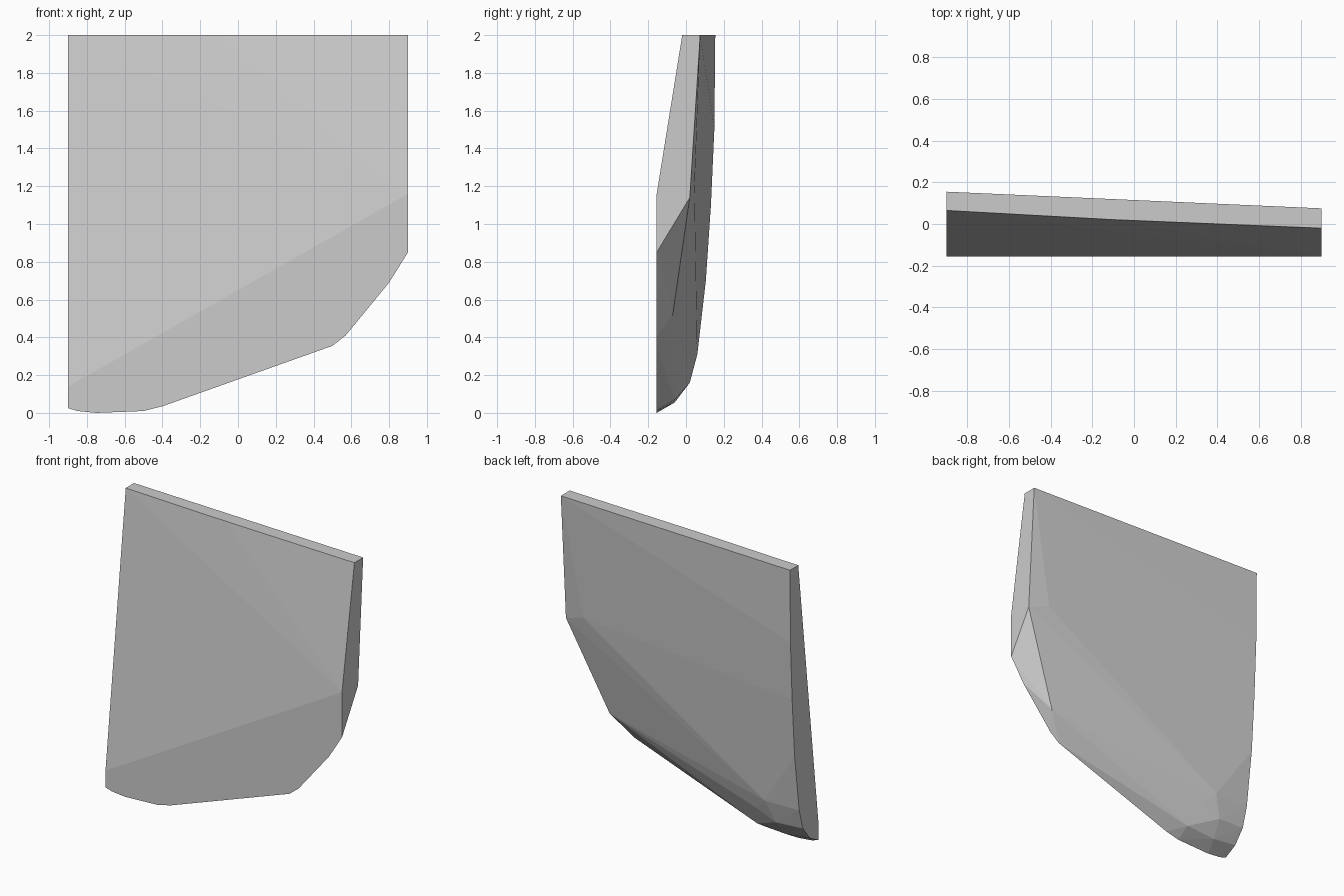
import bpy, bmesh

if "Cube" in bpy.data.objects:
    bpy.data.objects.remove(bpy.data.objects["Cube"])

# Lower outline of the flat front facet (x, z)
outline = [(-0.9, 0.025), (-0.85, 0.01), (-0.75, 0.0), (-0.5, 0.01), (-0.4, 0.035),
           (0.5, 0.355), (0.57, 0.41), (0.8, 0.69), (0.9, 0.85)]
points = [(x, -0.155, z) for x, z in outline]

# Upper edge of that facet, running diagonally across the front
points += [(-0.9, -0.155, 0.14), (0.9, -0.155, 1.16)]

# Thin top edge: front and back
points += [(-0.9, 0.065, 2), (-0.1, 0.021, 2), (0.9, -0.02, 2)]
points += [(-0.9, 0.155, 2), (0.9, 0.075, 2)]

# Curved back profile of the tall left end (y, z)
left_profile = [(0.15, 1.5), (0.132, 1.1), (0.105, 0.7), (0.055, 0.31),
                (0.015, 0.17), (-0.06, 0.075)]
points += [(-0.9, y, z) for y, z in left_profile]

# Chamfer around the lower back: upper and lower corners
points += [(0.9, 0.02, 1.14), (0.75, 0.045, 1.19), (0.63, -0.07, 0.52),
           (-0.64, 0.06, 0.31), (-0.7, 0.02, 0.16), (-0.55, 0.02, 0.22),
           (-0.72, -0.06, 0.055), (-0.5, -0.06, 0.07)]

# The slab is convex, so its facets are the hull of these corners
bm = bmesh.new()
verts = [bm.verts.new(p) for p in points]
result = bmesh.ops.convex_hull(bm, input=verts)
loose = [v for v in bm.verts if not v.link_faces]
bmesh.ops.delete(bm, geom=loose, context='VERTS')
bmesh.ops.dissolve_limit(bm, angle_limit=0.01, verts=bm.verts[:], edges=bm.edges[:])
bmesh.ops.recalc_face_normals(bm, faces=bm.faces[:])

mesh = bpy.data.meshes.new("faceted_slab")
bm.to_mesh(mesh)
bm.free()
slab = bpy.data.objects.new("faceted_slab", mesh)
bpy.context.collection.objects.link(slab)
